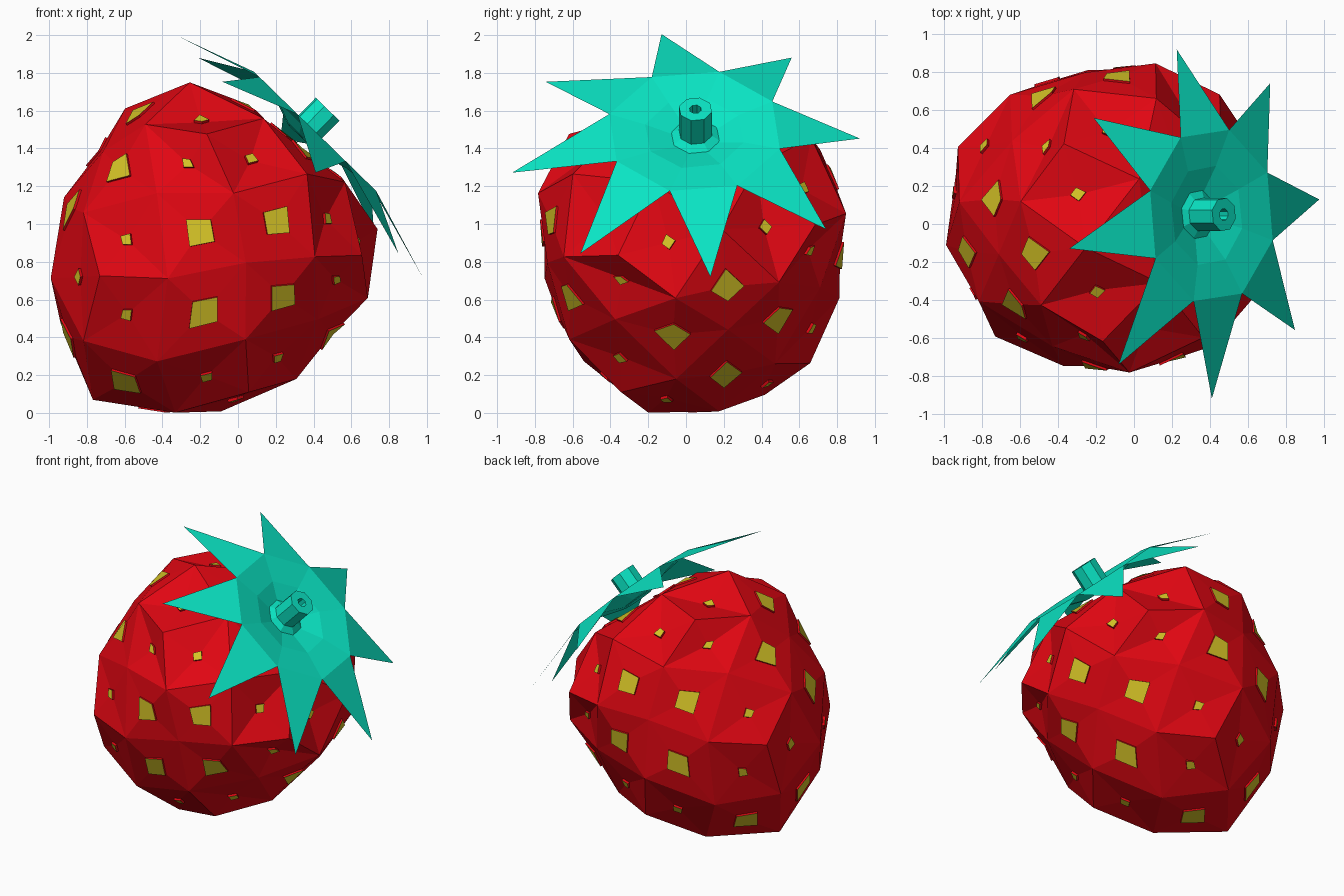
import bpy, bmesh
from math import radians, sin, cos, pi
from mathutils import Vector, Matrix
from itertools import product

if "Cube" in bpy.data.objects:
    bpy.data.objects.remove(bpy.data.objects["Cube"])


def material(name, rgb):
    m = bpy.data.materials.new(name)
    m.diffuse_color = (*rgb, 1)
    m.use_nodes = True
    m.node_tree.nodes["Principled BSDF"].inputs["Base Color"].default_value = m.diffuse_color
    return m


red = material("red_skin", (0.75, 0.002, 0.006))
yellow = material("yellow_seed", (0.68, 0.56, 0.02))
green = material("green_leaf", (0.003, 0.78, 0.55))


def finish(name, bm, mats, matrix):
    bmesh.ops.remove_doubles(bm, verts=bm.verts, dist=0.0005)
    me = bpy.data.meshes.new(name)
    bm.to_mesh(me)
    bm.free()
    for m in mats:
        me.materials.append(m)
    ob = bpy.data.objects.new(name, me)
    ob.matrix_world = matrix
    bpy.context.collection.objects.link(ob)
    return ob


# Berry: quad sphere from a rhombic dodecahedron, reshaped by a profile
# (sphere height, berry height, berry radius)
PROFILE = [(-1, -1.02, 0), (-.888, -.805, .45), (-.707, -.65, .59), (-.577, -.48, .73),
           (-.325, -.27, .785), (0, .05, .79), (.325, .30, .82), (.577, .46, .76),
           (.707, .62, .65), (.888, .71, .40), (1, .69, 0)]


def shape(p):
    p = p.normalized()
    for (z0, h0, r0), (z1, h1, r1) in zip(PROFILE, PROFILE[1:]):
        if p.z <= z1 + 1e-6:
            break
    t = min(1, max(0, (p.z - z0) / (z1 - z0)))
    flat = Vector((p.x, p.y, 0))
    if flat.length > 1e-5:
        flat.normalize()
    return flat * (r0 + t * (r1 - r0)) + Vector((0, 0, h0 + t * (h1 - h0)))


def add_cell(bm, corners, size, depth, lift):
    """One skin cell with a raised seed in its middle."""
    pts = [shape(p) for p in corners]
    mid = sum(pts, Vector()) / 4
    n = (pts[2] - pts[0]).cross(pts[3] - pts[1]).normalized()
    if n.dot(mid) < 0:
        pts.reverse()
        n = -n
    base = [mid + (p - mid) * size + n * depth for p in pts]
    top = [p + n * lift for p in base]
    rings = [[bm.verts.new(p) for p in ring] for ring in (pts, base, top)]
    for a, b in zip(rings, rings[1:]):
        for i in range(4):
            j = (i + 1) % 4
            bm.faces.new((a[i], a[j], b[j], b[i]))
    bm.faces.new(rings[2]).material_index = 1


bm = bmesh.new()
for i, j, k in ((0, 1, 2), (1, 2, 0), (2, 0, 1)):
    for si, sj in product((1, -1), repeat=2):
        a, b, c = Vector(), Vector(), Vector()
        a[i], b[j], c[k] = si, sj, 1
        rh = [a, (a + b + c).normalized(), b, (a + b - c).normalized()]
        centre = (a + b).normalized()
        for q in range(4):
            cell = [rh[q], (rh[q] + rh[(q + 1) % 4]).normalized(), centre,
                    (rh[q] + rh[q - 1]).normalized()]
            if q % 2 == 0:
                add_cell(bm, cell, 0.32, 0.016, 0.012)
            else:
                # seeds near the shoulder sit in deeper pits
                add_cell(bm, cell, 0.13, -0.04 if rh[q].z > 0 else -0.005, 0.015)
finish("berry", bm, [red, yellow],
       Matrix.Translation((-0.14, 0.032, 0.873)) @ Matrix.Rotation(radians(38), 4, 'Y')
       @ Matrix.Rotation(radians(14), 4, 'Z'))

# Leaf crown: eight-pointed star, dished in the middle
crown_matrix = Matrix.Translation((0.318, 0, 1.362)) @ Matrix.Rotation(radians(44.3), 4, 'Y')


def ring(bm, n, r, h, start, centre=(0, 0)):
    return [bm.verts.new((centre[0] + r * cos(start + 2 * pi * i / n),
                          centre[1] + r * sin(start + 2 * pi * i / n), h)) for i in range(n)]


def bridge(bm, a, b):
    n = len(a)
    for i in range(n):
        j = (i + 1) % n
        bm.faces.new((a[i], a[j], b[j], b[i]))


bm = bmesh.new()
s = radians(8)
tips = ring(bm, 8, 0.93, 0.0, s)
notch = ring(bm, 8, 0.47, 0.155, s - pi / 8 - 0.03, (-0.025, 0.045))
inner = ring(bm, 8, 0.27, 0.13, s - pi / 8, (-0.035, 0.045))
core = ring(bm, 8, 0.11, 0.08, s - pi / 8, (-0.045, 0.05))
for i in range(8):
    bm.faces.new((notch[i], tips[i], notch[(i + 1) % 8]))
bridge(bm, notch, inner)
bridge(bm, inner, core)
bm.faces.new(core)
finish("leaf_crown", bm, [green], crown_matrix)

# Stem: hollow eight-sided stalk with a flared collar
bm = bmesh.new()
rings = [ring(bm, 8, r, h, s - pi / 8, (-0.06, 0.05)) for r, h in
         ((0.135, 0.085), (0.09, 0.11), (0.09, 0.285), (0.032, 0.285), (0.032, 0.15))]
for a, b in zip(rings, rings[1:]):
    bridge(bm, a, b)
bm.faces.new(rings[-1])
finish("stem", bm, [green], crown_matrix)
